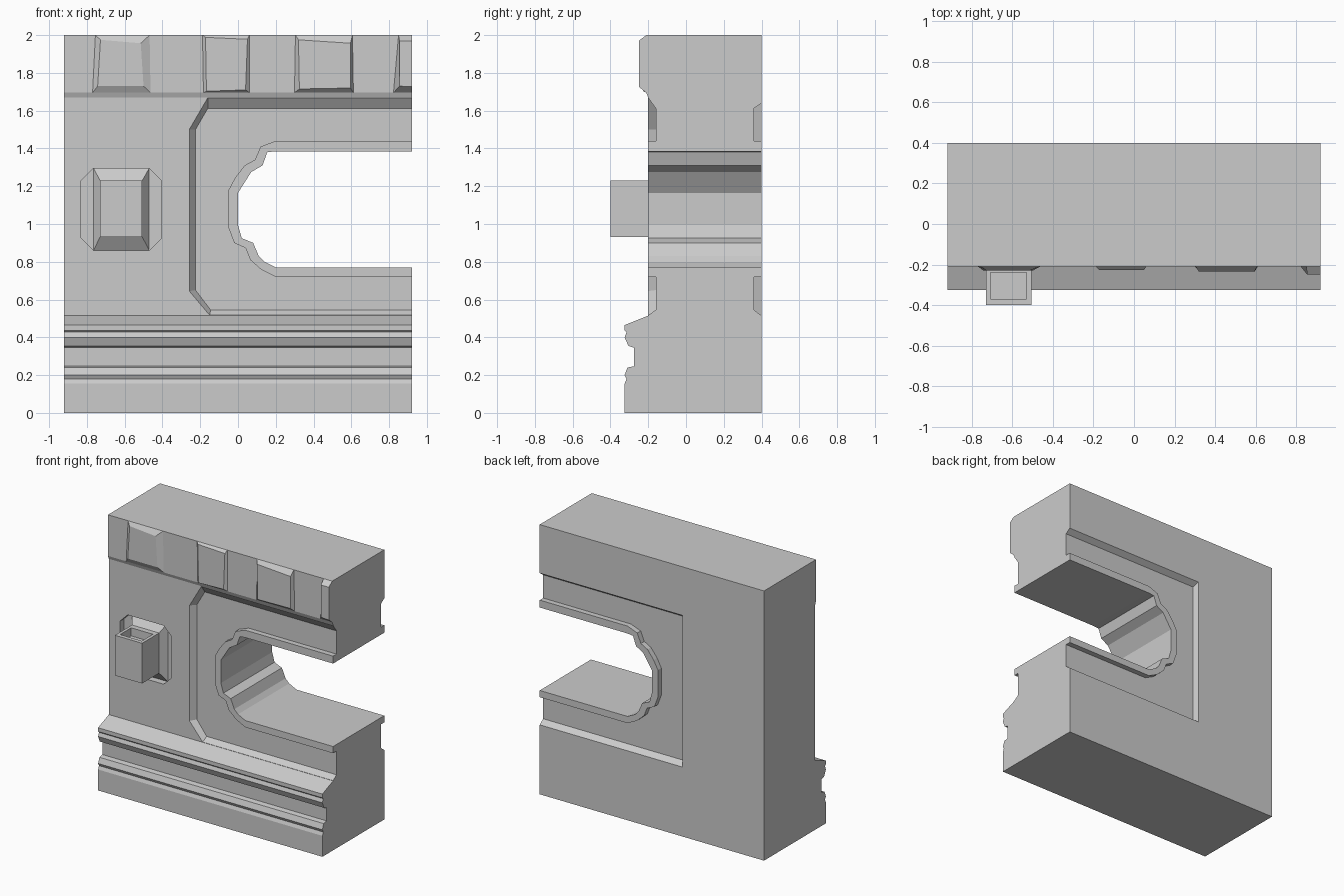
import bpy, bmesh


def loft(name, rings):
    """Solid through a list of matching 3D rings, capped at both ends."""
    bm = bmesh.new()
    loops = [[bm.verts.new(p) for p in ring] for ring in rings]
    n = len(loops[0])
    for a, b in zip(loops, loops[1:]):
        for i in range(n):
            j = (i + 1) % n
            bm.faces.new((a[i], a[j], b[j], b[i]))
    bm.faces.new(loops[0])
    bm.faces.new(loops[-1])
    bmesh.ops.recalc_face_normals(bm, faces=bm.faces)
    mesh = bpy.data.meshes.new(name)
    bm.to_mesh(mesh)
    bm.free()
    obj = bpy.data.objects.new(name, mesh)
    bpy.context.collection.objects.link(obj)
    return obj


def at_y(points, y):
    return [(x, y, z) for x, z in points]


def rect(x0, x1, z0, z1):
    return [(x0, z0), (x1, z0), (x1, z1), (x0, z1)]


def cut(target, cutter, keep=False):
    mod = target.modifiers.new("cut", "BOOLEAN")
    mod.operation = "DIFFERENCE"
    mod.solver = "EXACT"
    mod.object = cutter
    bpy.context.view_layer.objects.active = target
    bpy.ops.object.modifier_apply(modifier=mod.name)
    if not keep:
        bpy.data.objects.remove(cutter)


# Wall: side profile (y, z) with plinth mouldings, swept along x
profile = [(0.4, 0), (-0.325, 0), (-0.325, 0.155), (-0.315, 0.18), (-0.325, 0.2),
           (-0.31, 0.24), (-0.275, 0.247), (-0.275, 0.345), (-0.305, 0.355),
           (-0.325, 0.4), (-0.315, 0.427), (-0.325, 0.437), (-0.325, 0.465),
           (-0.2, 0.515), (-0.2, 1.67), (-0.21, 1.695), (-0.21, 2), (0.4, 2)]
wall = loft("wall", [[(x, y, z) for y, z in profile] for x in (-0.92, 0.92)])

# Window outlines (x, z): outside of the raised rim, and the opening itself
rim_outline = [(1.2, 1.44), (0.2, 1.44), (0.12, 1.41), (0.09, 1.34), (0.035, 1.31),
               (-0.015, 1.245), (-0.05, 1.18), (-0.05, 0.98), (-0.02, 0.9),
               (0.04, 0.873), (0.065, 0.81), (0.125, 0.757), (0.2, 0.72), (1.2, 0.72)]
opening_outline = [(1.1, 1.385), (0.2, 1.385), (0.155, 1.38), (0.13, 1.31), (0.07, 1.275),
                   (0.035, 1.22), (0, 1.165), (0, 0.995), (0.02, 0.925), (0.08, 0.9),
                   (0.11, 0.83), (0.14, 0.8), (0.2, 0.77), (1.1, 0.77)]
rim = loft("rim_cutter", [at_y(rim_outline, -0.6), at_y(rim_outline, 0.8)])

# Bevelled recess on the front, leaving the rim standing
outer = [(1, 1.668), (-0.16, 1.668), (-0.258, 1.5), (-0.258, 0.645), (-0.15, 0.517), (1, 0.517)]
inner = [(1, 1.612), (-0.16, 1.612), (-0.225, 1.5), (-0.225, 0.65), (-0.145, 0.545), (1, 0.545)]
front_recess = loft("front_recess", [at_y(outer, -0.3), at_y(outer, -0.2), at_y(inner, -0.16)])
cut(front_recess, rim, keep=True)
cut(wall, front_recess)

# Square recess on the back
outer = rect(-0.25, 1, 0.515, 1.64)
inner = rect(-0.235, 1, 0.545, 1.612)
back_recess = loft("back_recess", [at_y(outer, 0.5), at_y(outer, 0.4), at_y(inner, 0.36)])
cut(back_recess, rim)
cut(wall, back_recess)

# Window opening through the wall
cut(wall, loft("opening", [at_y(opening_outline, y) for y in (-0.7, 0.7)]))

# Octagonal socket for the bracket
octagon = [(-0.765, 0.86), (-0.47, 0.86), (-0.405, 0.925), (-0.405, 1.23),
           (-0.47, 1.295), (-0.765, 1.295), (-0.83, 1.23), (-0.83, 0.925)]
cut(wall, loft("socket", [at_y(octagon, y) for y in (-0.3, -0.15)]))

# Bracket: flared foot inside the socket, box in front with a hollow top
box = rect(-0.73, -0.507, 0.932, 1.23)
bracket = loft("bracket", [at_y(rect(-0.765, -0.47, 0.86, 1.295), -0.15),
                           at_y(box, -0.2), at_y(box, -0.4)])
hollow = rect(-0.708, -0.53, 1.17, 1.3)
cut(bracket, loft("hollow", [at_y(hollow, y) for y in (-0.37, -0.24)]))

# Uneven facing stones along the top: base corners, face corners, face depth
stones = [
    ([(-0.77, 1.695), (-0.463, 1.695), (-0.468, 2), (-0.755, 2)],
     [(-0.743, 1.73), (-0.5, 1.73), (-0.515, 1.957), (-0.728, 1.975)], -0.23),
    ([(-0.183, 1.695), (0.061, 1.695), (0.061, 2), (-0.188, 2)],
     [(-0.167, 1.703), (0.04, 1.71), (0.05, 1.978), (-0.172, 1.988)], -0.226),
    ([(0.299, 1.695), (0.611, 1.695), (0.606, 2), (0.304, 2)],
     [(0.325, 1.715), (0.595, 1.72), (0.595, 1.957), (0.32, 1.975)], -0.235),
    ([(0.823, 1.695), (0.92, 1.695), (0.92, 2), (0.85, 2)],
     [(0.855, 1.73), (0.92, 1.727), (0.92, 1.97), (0.855, 1.97)], -0.25)]
for i, (base, face, depth) in enumerate(stones, 1):
    loft(f"facing_stone_{i}", [at_y(base, -0.205), at_y(base, -0.21), at_y(face, depth)])
